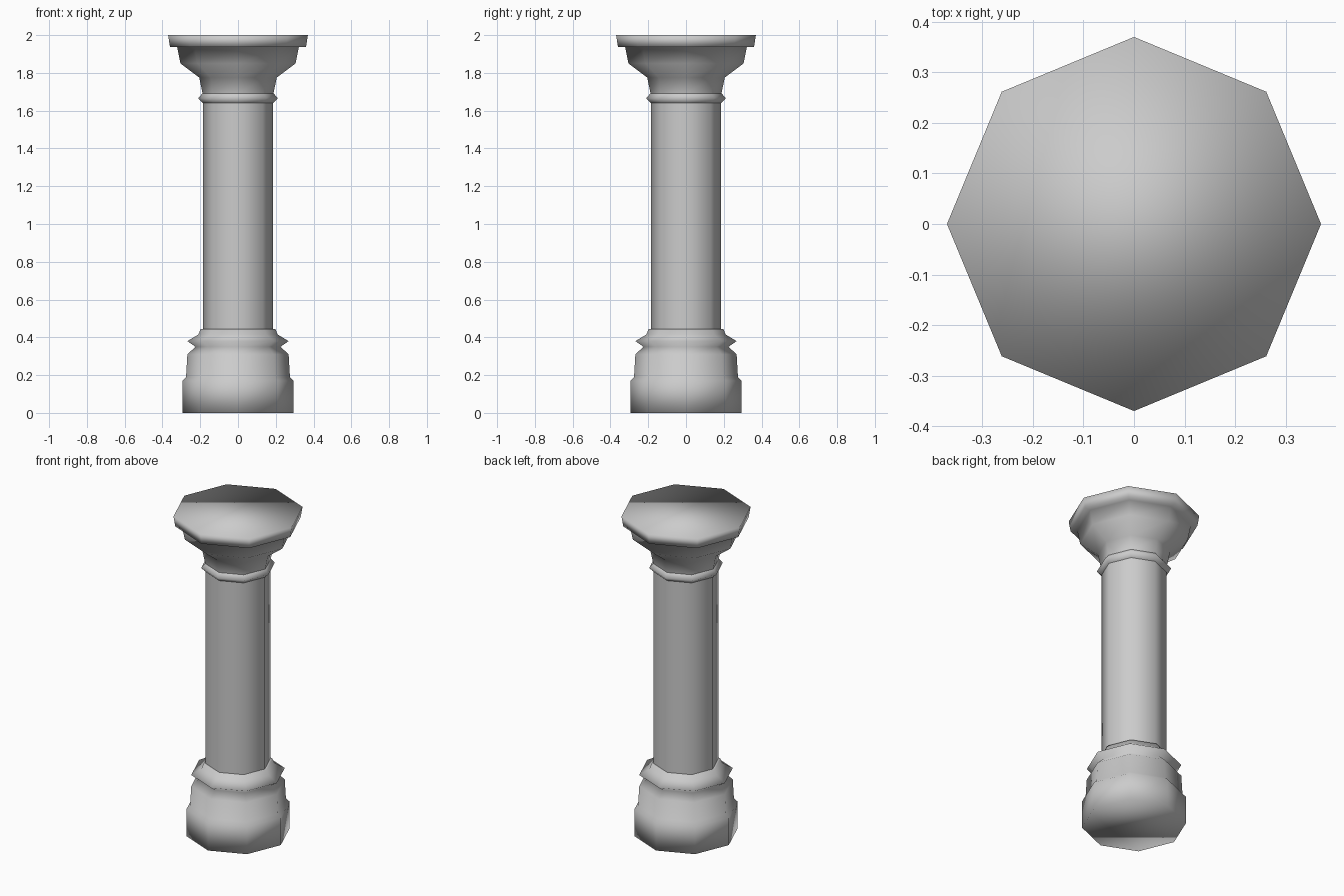
import bpy, bmesh, math

if "Cube" in bpy.data.objects:
    bpy.data.objects.remove(bpy.data.objects["Cube"])

SIDES = 8


def lathe(name, profile, cap_bottom=False, cap_top=False):
    """Turn a (radius, height) profile into a smooth eight-sided part."""
    bm = bmesh.new()
    rings = []
    for r, z in profile:
        rings.append([bm.verts.new((r * math.cos(math.tau * i / SIDES),
                                    r * math.sin(math.tau * i / SIDES), z))
                      for i in range(SIDES)])
    for low, high in zip(rings, rings[1:]):
        for i in range(SIDES):
            j = (i + 1) % SIDES
            bm.faces.new((low[i], low[j], high[j], high[i]))
    if cap_bottom:
        bm.faces.new(rings[0][::-1])
    if cap_top:
        bm.faces.new(rings[-1])
    for face in bm.faces:
        face.smooth = True
    mesh = bpy.data.meshes.new(name)
    bm.to_mesh(mesh)
    bm.free()
    obj = bpy.data.objects.new(name, mesh)
    bpy.context.collection.objects.link(obj)
    return obj


# Plinth and base moulding
lathe("base", [(0.295, 0), (0.295, 0.17), (0.275, 0.19), (0.268, 0.31),
               (0.225, 0.35), (0.268, 0.38), (0.21, 0.415), (0.197, 0.445),
               (0.185, 0.445)], cap_bottom=True)

# Plain shaft
lathe("shaft", [(0.185, 0.445), (0.185, 1.64)])

# Neck ring
lathe("neck_ring", [(0.185, 1.64), (0.211, 1.665), (0.188, 1.692)])

# Flared capital with top slab
lathe("capital", [(0.188, 1.692), (0.205, 1.775), (0.305, 1.85),
                  (0.322, 1.937), (0.36, 1.937), (0.37, 2.0)], cap_top=True)
